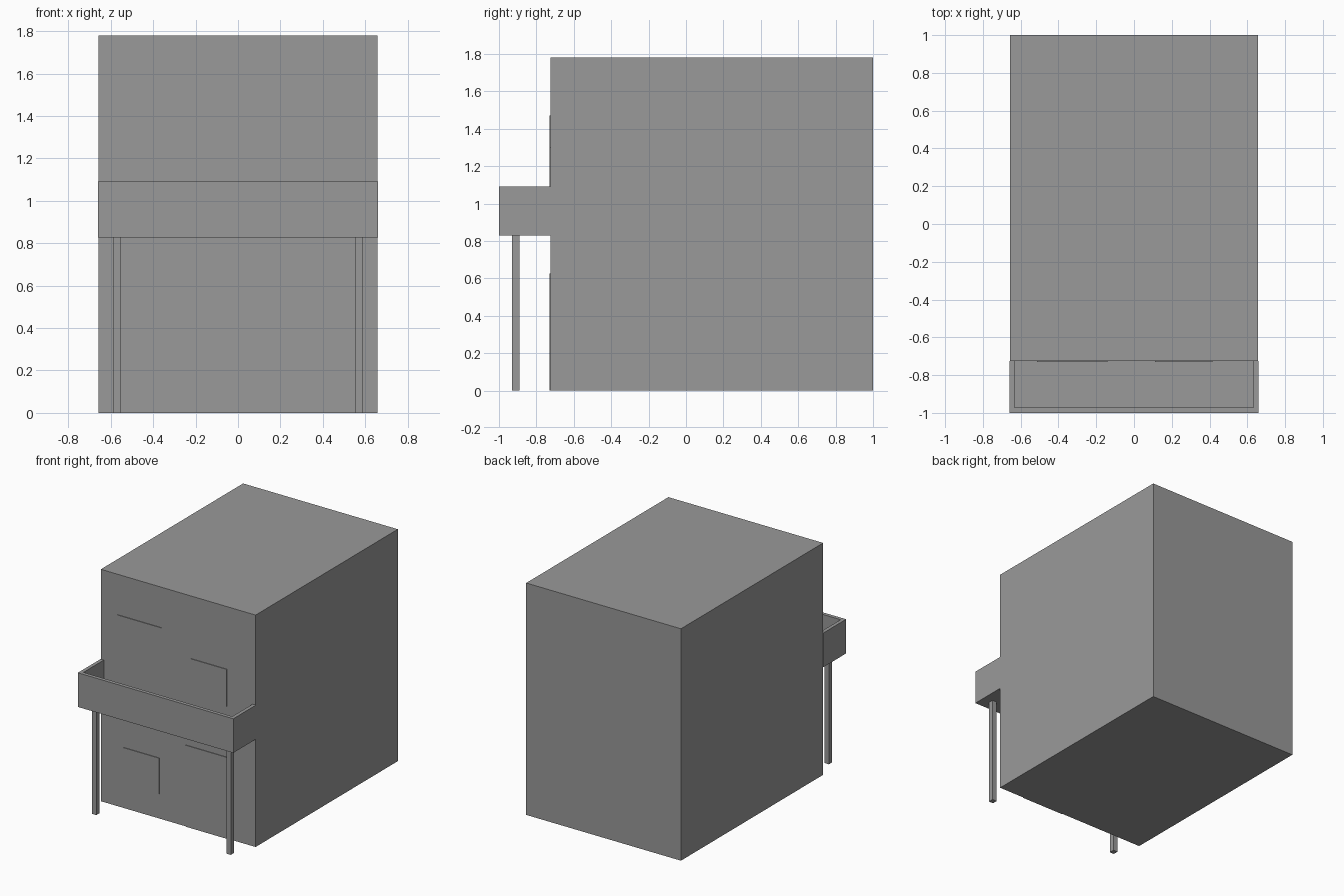
import bpy

old = bpy.data.objects.get("Cube")
if old:
    bpy.data.objects.remove(old, do_unlink=True)

# Single plaster colour
grey = bpy.data.materials.new("plain_grey")
grey.use_nodes = True
colour = (0.32, 0.32, 0.32, 1)
grey.diffuse_color = colour
grey.node_tree.nodes["Principled BSDF"].inputs["Base Color"].default_value = colour


def box(name, x, y, z):
    """Box between the (low, high) limits on each axis."""
    spans = (x, y, z)
    bpy.ops.mesh.primitive_cube_add(size=1, location=[(a + b) / 2 for a, b in spans])
    obj = bpy.context.object
    obj.name = name
    obj.scale = [b - a for a, b in spans]
    bpy.ops.object.transform_apply(location=False, rotation=False, scale=True)
    obj.data.materials.append(grey)
    return obj


WALL = -0.725        # front wall of the house
HALF = 0.66          # half width of the balcony
THICK = 0.028        # parapet thickness
LOW, FLOOR, RAIL = 0.828, 0.85, 1.09

# House body
box("house_body", (-0.657, 0.657), (WALL, 1), (0, 1.78))

# Balcony slab and parapet
box("balcony_floor", (-HALF, HALF), (-1, WALL), (LOW, FLOOR))
box("balcony_front_parapet", (-HALF, HALF), (-1, -1 + THICK), (FLOOR, RAIL))
for side, s in (("left", 1), ("right", -1)):
    xs = sorted((s * HALF, s * (HALF - THICK)))
    box(f"balcony_{side}_parapet", xs, (-1 + THICK, WALL), (FLOOR, RAIL))
    # Support posts
    box(f"{side}_post", sorted((s * 0.552, s * 0.59)), (-0.93, -0.89), (0, LOW))

# Doors and windows as thin plates on the front wall
panels = {
    "lower_door": ((0.067, 0.435), (0, 0.625)),
    "lower_window": ((-0.46, -0.158), (0.19, 0.465)),
    "upper_door": ((-0.513, -0.14), (FLOOR, 1.47)),
    "upper_window": ((0.112, 0.415), (1.017, 1.3)),
}
for name, (x, z) in panels.items():
    box(name, x, (WALL - 0.005, WALL), z)
